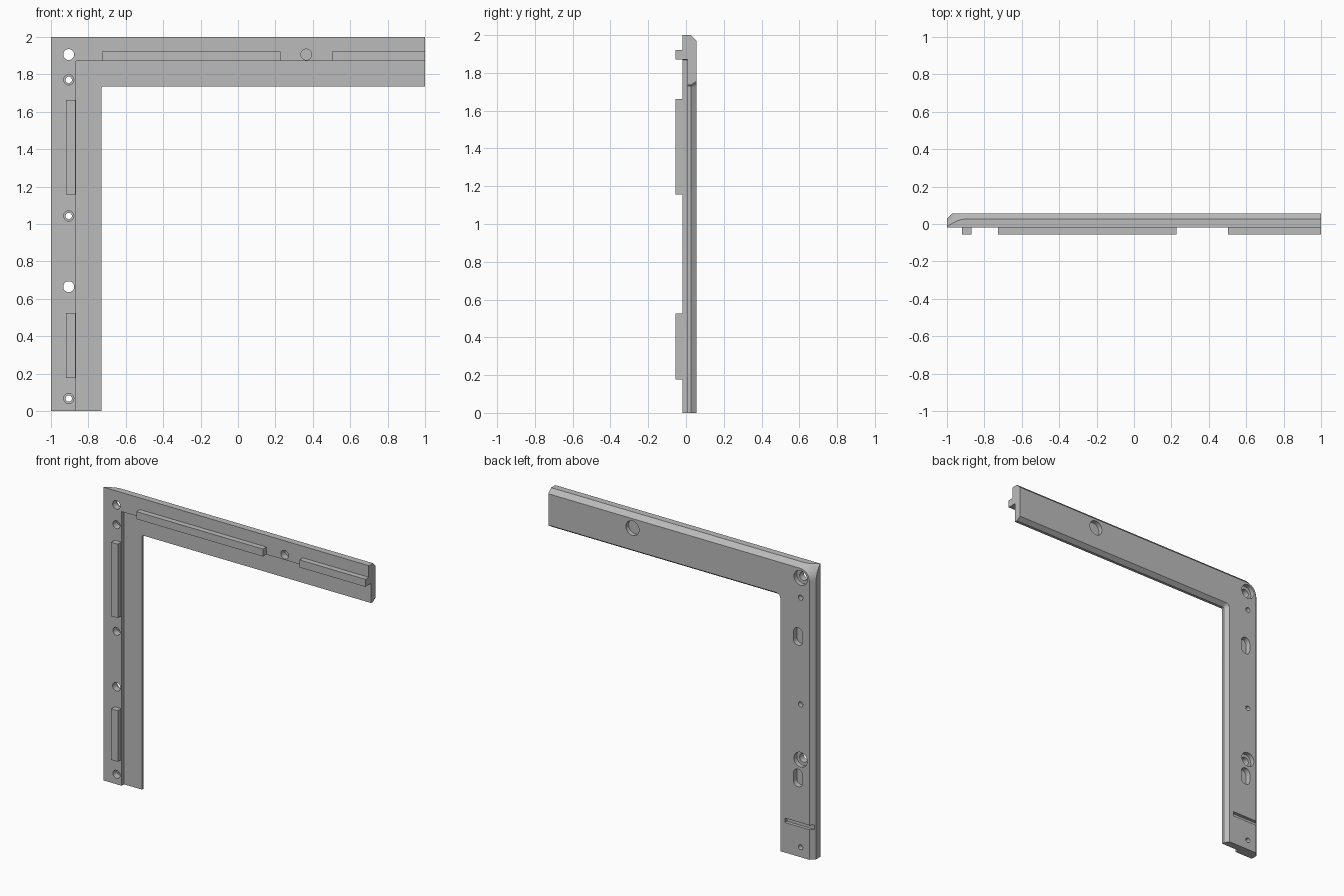
import bpy, bmesh
from math import sin, cos, pi, radians
from mathutils import Matrix

if "Cube" in bpy.data.objects:
    bpy.data.objects.remove(bpy.data.objects["Cube"], do_unlink=True)

grey = bpy.data.materials.new("plain grey")
grey.use_nodes = True
grey.diffuse_color = (0.5, 0.5, 0.5, 1)
grey.node_tree.nodes["Principled BSDF"].inputs["Base Color"].default_value = (0.5, 0.5, 0.5, 1)

FRONT, STEP, RIM, BACK = -0.019, 0.007, 0.026, 0.056
HOLE_X, HOLE_Z = -0.904, 1.905


def finish(name, bm):
    bmesh.ops.recalc_face_normals(bm, faces=bm.faces[:])
    mesh = bpy.data.meshes.new(name)
    bm.to_mesh(mesh)
    bm.free()
    mesh.materials.append(grey)
    obj = bpy.data.objects.new(name, mesh)
    bpy.context.collection.objects.link(obj)
    return obj


def loft(name, rings):
    """Skin matching (x, z) outlines placed at successive depths y."""
    bm = bmesh.new()
    rows = [[bm.verts.new((x, y, z)) for x, z in pts] for y, pts in rings]
    n = len(rows[0])
    for a, b in zip(rows, rows[1:]):
        for i in range(n):
            j = (i + 1) % n
            bm.faces.new((a[i], a[j], b[j], b[i]))
    bm.faces.new(rows[0])
    bm.faces.new(rows[-1])
    return finish(name, bm)


def box(name, x0, x1, y0, y1, z0, z1):
    outline = [(x0, z0), (x1, z0), (x1, z1), (x0, z1)]
    return loft(name, [(y0, outline), (y1, outline)])


def arc(cx, cz, r, start, end, steps):
    angles = [radians(start + (end - start) * i / steps) for i in range(steps + 1)]
    return [(cx + r * cos(a), cz + r * sin(a)) for a in angles]


def cylinder(x, z, r, y0, y1):
    outline = arc(x, z, r, 0, 348.75, 31)
    return loft("hole_cutter", [(y0, outline), (y1, outline)])


def bracket_outline(outer, inner, fillet):
    """L outline, with the outer and inner edges moved in by the given amounts."""
    x, z = -0.73 - inner, 1.735 + inner
    corner = arc(x + fillet, z - fillet, fillet, 180, 90, 6)
    return [(-1 + outer, 0), (x, 0), *corner, (1, z), (1, 2 - outer), (-1 + outer, 2 - outer)]


def cut(target, cutter):
    cutter.hide_render = True
    mod = target.modifiers.new("cut", "BOOLEAN")
    mod.operation, mod.solver, mod.object = "DIFFERENCE", "EXACT", cutter
    bpy.context.view_layer.objects.active = target
    bpy.ops.object.modifier_apply(modifier=mod.name)
    bpy.data.objects.remove(cutter, do_unlink=True)


# L-shaped frame: raised outer strip, recessed inner lip, chamfered back
frame = loft("frame", [
    (FRONT, bracket_outline(0, 0.135, 0.002)),
    (STEP, bracket_outline(0, 0.135, 0.002)),
    (STEP, bracket_outline(0, 0, 0.012)),
    (RIM, bracket_outline(0, 0, 0.012)),
    (BACK, bracket_outline(0.03, 0.021, 0.033)),
])

# Conical rounding of the outer back corner
rings = []
for y in (-0.03, 0.07):
    r = 0.1 + RIM - y
    rings.append((y, arc(-0.9, 1.9, r, 90, 180, 16) + [(-1.2, 1.9), (-1.2, 2.2), (-0.9, 2.2)]))
cut(frame, loft("corner_cutter", rings))

# Large screw holes, recessed from the back
for x, z in ((HOLE_X, HOLE_Z), (HOLE_X, 0.665), (0.365, HOLE_Z)):
    cut(frame, cylinder(x, z, 0.029, -0.1, 0.1))
    cut(frame, cylinder(x, z, 0.05, 0.026, 0.1))

# Small pin holes, recessed from the front
for z in (1.77, 1.043, 0.068):
    cut(frame, cylinder(HOLE_X, z, 0.017, -0.1, 0.1))
    cut(frame, cylinder(HOLE_X, z, 0.027, -0.1, 0.025))

# Blind rounded slots in the back of the leg
for z in (1.5, 0.535):
    slot = arc(-0.885, z + 0.025, 0.035, 0, 180, 12) + arc(-0.885, z - 0.025, 0.035, 180, 360, 12)
    cut(frame, loft("slot_cutter", [(0.02, slot), (0.1, slot)]))

# Cross groove near the foot
cut(frame, box("groove_cutter", -1.1, -0.785, 0.034, 0.1, 0.205, 0.235))

# Locating ribs on the front
ribs = [
    box("top_rib_long", -0.727, 0.228, -BACK, -0.015, 1.87, 1.921),
    box("top_rib_short", 0.503, 1, -BACK, -0.015, 1.87, 1.921),
    box("leg_rib_upper", -0.918, -0.868, -BACK, -0.015, 1.157, 1.661),
    box("leg_rib_lower", -0.918, -0.868, -BACK, -0.015, 0.177, 0.525),
]

# Smooth round walls, crisp edges
bpy.ops.object.select_all(action="DESELECT")
frame.select_set(True)
bpy.context.view_layer.objects.active = frame
bpy.ops.object.shade_smooth_by_angle(angle=radians(25))
